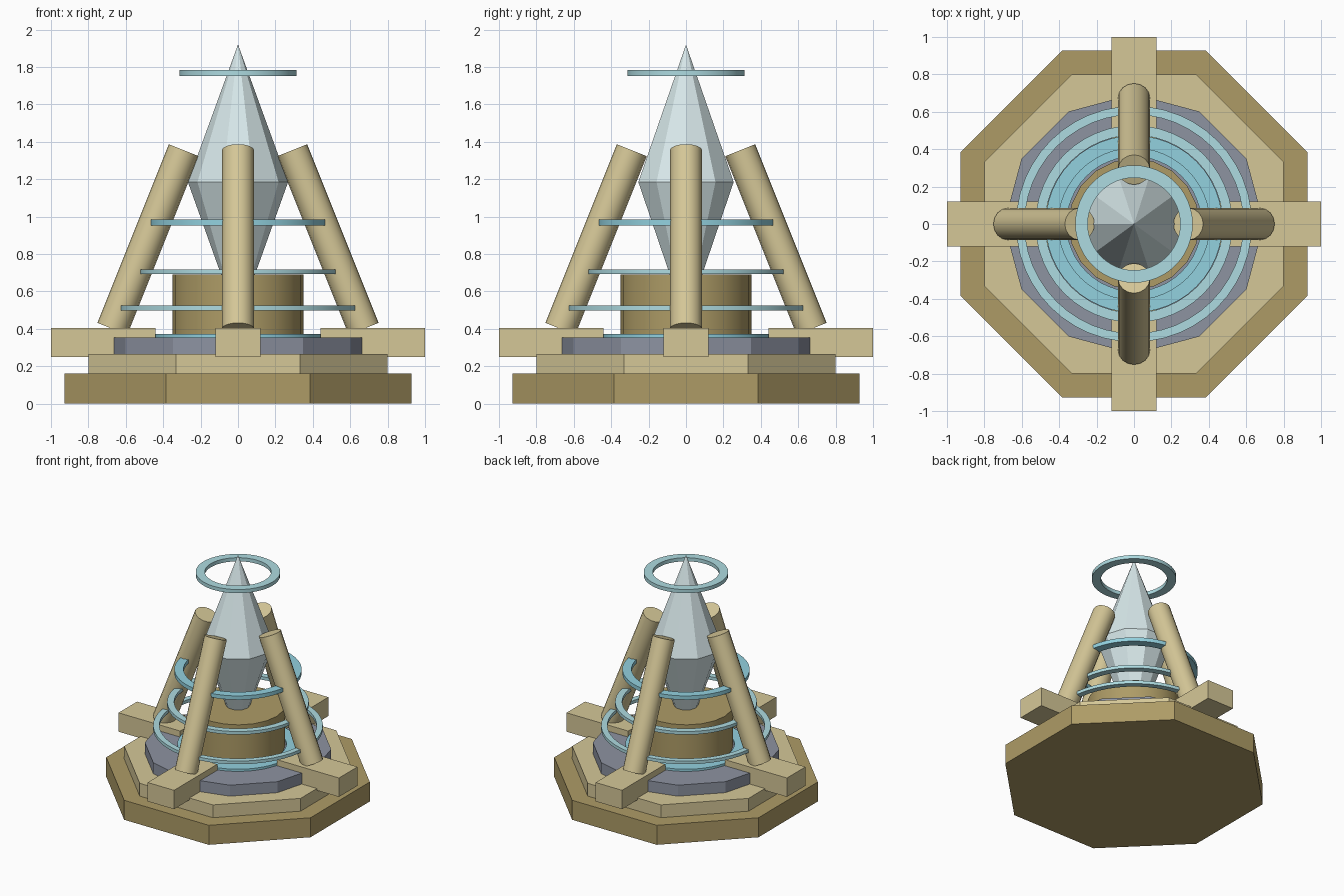
import bpy, bmesh
from math import pi, sin, cos, radians
from mathutils import Vector

if "Cube" in bpy.data.objects:
    bpy.data.objects.remove(bpy.data.objects["Cube"])


def material(name, r, g, b):
    m = bpy.data.materials.new(name)
    m.diffuse_color = ((r / 255) ** 2.2, (g / 255) ** 2.2, (b / 255) ** 2.2, 1)
    m.use_nodes = True
    m.node_tree.nodes["Principled BSDF"].inputs["Base Color"].default_value = m.diffuse_color
    return m


DARK = material("dark_sandstone", 172, 154, 102)
SAND = material("pale_sandstone", 212, 198, 150)
SLATE = material("slate", 140, 146, 160)
CYAN = material("cyan_glow", 145, 208, 222)
PALE = material("pale_cyan", 172, 218, 224)
CRYSTAL = material("crystal", 215, 232, 234)


def finish(name, bm, mat, smooth=False):
    bmesh.ops.recalc_face_normals(bm, faces=bm.faces)
    mesh = bpy.data.meshes.new(name)
    bm.to_mesh(mesh)
    bm.free()
    mesh.materials.append(mat)
    ob = bpy.data.objects.new(name, mesh)
    bpy.context.collection.objects.link(ob)
    if smooth:
        bpy.ops.object.select_all(action='DESELECT')
        ob.select_set(True)
        bpy.context.view_layer.objects.active = ob
        bpy.ops.object.shade_smooth_by_angle(angle=radians(30))
    return ob


def lathe(name, profile, sides, mat, turn=0.0, closed=False, smooth=False):
    """Spin (radius, z) points round z; open profiles get end caps."""
    bm = bmesh.new()
    loops = []
    for r, z in profile:
        n = sides if r > 0 else 1
        loops.append([bm.verts.new((r * cos(turn + 2 * pi * i / sides),
                                    r * sin(turn + 2 * pi * i / sides), z)) for i in range(n)])
    pairs = list(zip(loops, loops[1:])) + ([(loops[-1], loops[0])] if closed else [])
    for a, b in pairs:
        for i in range(sides):
            j = (i + 1) % sides
            if len(b) == 1:
                bm.faces.new((a[i], a[j], b[0]))
            else:
                bm.faces.new((a[i], a[j], b[j], b[i]))
    if not closed:
        for loop in (loops[0], loops[-1]):
            if len(loop) > 2:
                bm.faces.new(loop)
    return finish(name, bm, mat, smooth)


def ring(name, inner, outer, z0, z1, mat):
    lathe(name, [(inner, z0), (outer, z0), (outer, z1), (inner, z1)], 48, mat,
          closed=True, smooth=True)


# Stepped base and drum
lathe("lower_step", [(1.003, 0), (1.003, 0.16)], 8, DARK, pi / 8)
lathe("upper_step", [(0.866, 0.16), (0.866, 0.265)], 8, SAND, pi / 8)
lathe("slate_plinth", [(0.695, 0.265), (0.695, 0.355)], 12, SLATE)
lathe("drum", [(0.35, 0.355), (0.35, 0.69)], 20, DARK, smooth=True)

# Faceted crystal standing in the drum
lathe("crystal", [(0.08, 0.66), (0.268, 1.185), (0, 1.92)], 10, CRYSTAL)

# Floating rings
ring("plinth_ring", 0.36, 0.45, 0.355, 0.373, CYAN)
ring("low_ring", 0.585, 0.631, 0.498, 0.524, PALE)
ring("middle_ring", 0.475, 0.527, 0.692, 0.718, PALE)
ring("high_ring", 0.405, 0.473, 0.953, 0.985, CYAN)
ring("crown_ring", 0.247, 0.314, 1.753, 1.783, PALE)

# Four foot blocks with leaning posts
axis = Vector((0.29, 0, 1.355)) - Vector((0.672, 0, 0.40))
tilt = Vector((0, 0, 1)).rotation_difference(axis)
for k, side in enumerate(("right", "back", "left", "front")):
    angle = k * pi / 2
    bm = bmesh.new()
    bmesh.ops.create_cube(bm, size=1)
    for v in bm.verts:
        v.co = Vector((0.72 + v.co.x * 0.56, v.co.y * 0.24, 0.327 + v.co.z * 0.155))
    finish(side + "_foot_block", bm, SAND).rotation_euler.z = angle

    bm = bmesh.new()
    bmesh.ops.create_cone(bm, cap_ends=True, segments=16, radius1=0.086, radius2=0.086,
                          depth=axis.length)
    for v in bm.verts:
        v.co = tilt @ v.co + Vector((0.481, 0, 0.8775))
    finish(side + "_post", bm, SAND, True).rotation_euler.z = angle
